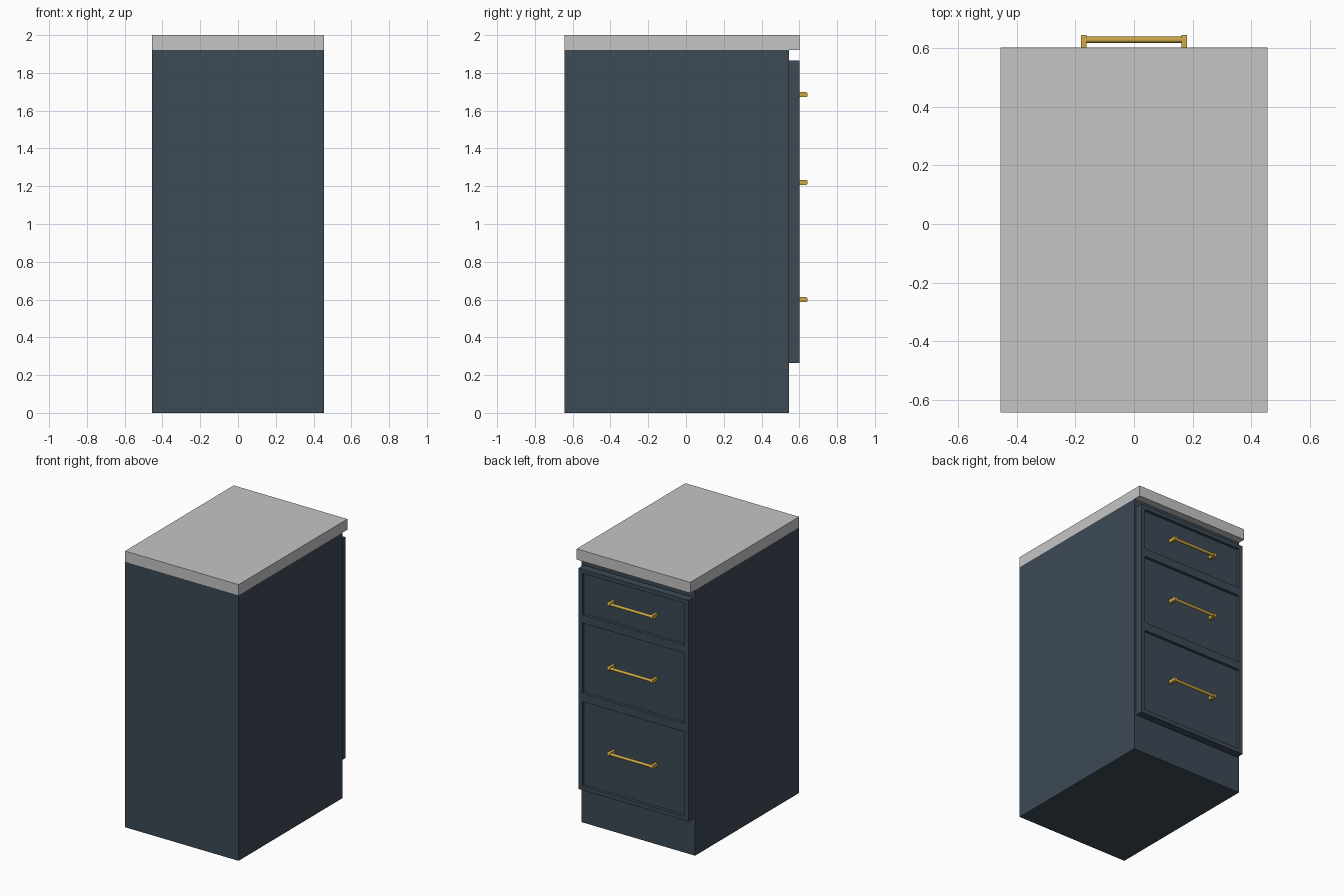
import bpy, bmesh
from math import pi
from mathutils import Matrix, Vector

if "Cube" in bpy.data.objects:
    bpy.data.objects.remove(bpy.data.objects["Cube"])

def material(name, rgb):
    m = bpy.data.materials.new(name)
    m.diffuse_color = (*rgb, 1)
    m.use_nodes = True
    m.node_tree.nodes["Principled BSDF"].inputs["Base Color"].default_value = m.diffuse_color
    return m

navy = material("navy paint", (0.045, 0.068, 0.091))
stone = material("grey worktop", (0.56, 0.56, 0.56))
brass = material("brass", (0.60, 0.38, 0.06))

def add_box(bm, lo, hi):
    lo, hi = Vector(lo), Vector(hi)
    mat = Matrix.Translation((lo + hi) / 2) @ Matrix.Diagonal((*(hi - lo), 1))
    return bmesh.ops.create_cube(bm, size=1, matrix=mat)["verts"]

def finish(bm, name, mat):
    me = bpy.data.meshes.new(name)
    bm.to_mesh(me)
    bm.free()
    me.materials.append(mat)
    ob = bpy.data.objects.new(name, me)
    bpy.context.collection.objects.link(ob)
    return ob

W, BACK, FACE, FRONT = 0.455, -0.643, 0.546, 0.601

# cabinet body and worktop
bm = bmesh.new()
add_box(bm, (-W, BACK, 0), (W, FACE, 1.922))
finish(bm, "cabinet_body", navy)
bm = bmesh.new()
add_box(bm, (-W, BACK, 1.922), (W, FRONT, 2))
finish(bm, "worktop", stone)

# drawer fronts: one slab split at the drawer joints, each with a sunken panel
levels = [0.265, 0.935, 1.505, 1.865]
RECESS = 0.02
bm = bmesh.new()
add_box(bm, (-0.44, FACE, levels[0]), (0.44, FRONT, levels[-1]))
for z in levels[1:-1]:
    bmesh.ops.bisect_plane(bm, geom=bm.verts[:] + bm.edges[:] + bm.faces[:],
                           plane_co=(0, 0, z), plane_no=(0, 0, 1))
bm.normal_update()
panels = [f for f in bm.faces if f.normal.y > 0.9]
bmesh.ops.inset_individual(bm, faces=panels, thickness=0.042)
# second, tiny inset makes the upright walls of the recess
bmesh.ops.inset_individual(bm, faces=panels, thickness=0.001)
bmesh.ops.translate(bm, verts=list({v for f in panels for v in f.verts}), vec=(0, -RECESS, 0))
finish(bm, "drawer_fronts", navy)

# one bar handle in the middle of each drawer
for i, (z0, z1) in enumerate(zip(levels, levels[1:])):
    z = (z0 + z1) / 2
    bm = bmesh.new()
    for s in (-1, 1):
        x0, x1 = sorted((s * 0.161, s * 0.181))
        verts = add_box(bm, (x0, FRONT - RECESS, z - 0.013), (x1, 0.644, z + 0.013))
        # round the outer end of the post
        tip = [e for e in {e for v in verts for e in v.link_edges}
               if all(v.co.y > 0.64 for v in e.verts)
               and abs(e.verts[0].co.x - e.verts[1].co.x) > 0.01]
        bmesh.ops.bevel(bm, geom=tip, offset=0.009, segments=3, profile=0.5, affect='EDGES')
    bmesh.ops.create_cone(bm, cap_ends=True, segments=16, radius1=0.0105, radius2=0.0105, depth=0.325,
                          matrix=Matrix.Translation((0, 0.6275, z)) @ Matrix.Rotation(pi / 2, 4, 'Y'))
    ob = finish(bm, f"handle_{i + 1}", brass)
    bpy.context.view_layer.objects.active = ob
    ob.select_set(True)
    bpy.ops.object.shade_smooth_by_angle(angle=0.6)
    ob.select_set(False)
